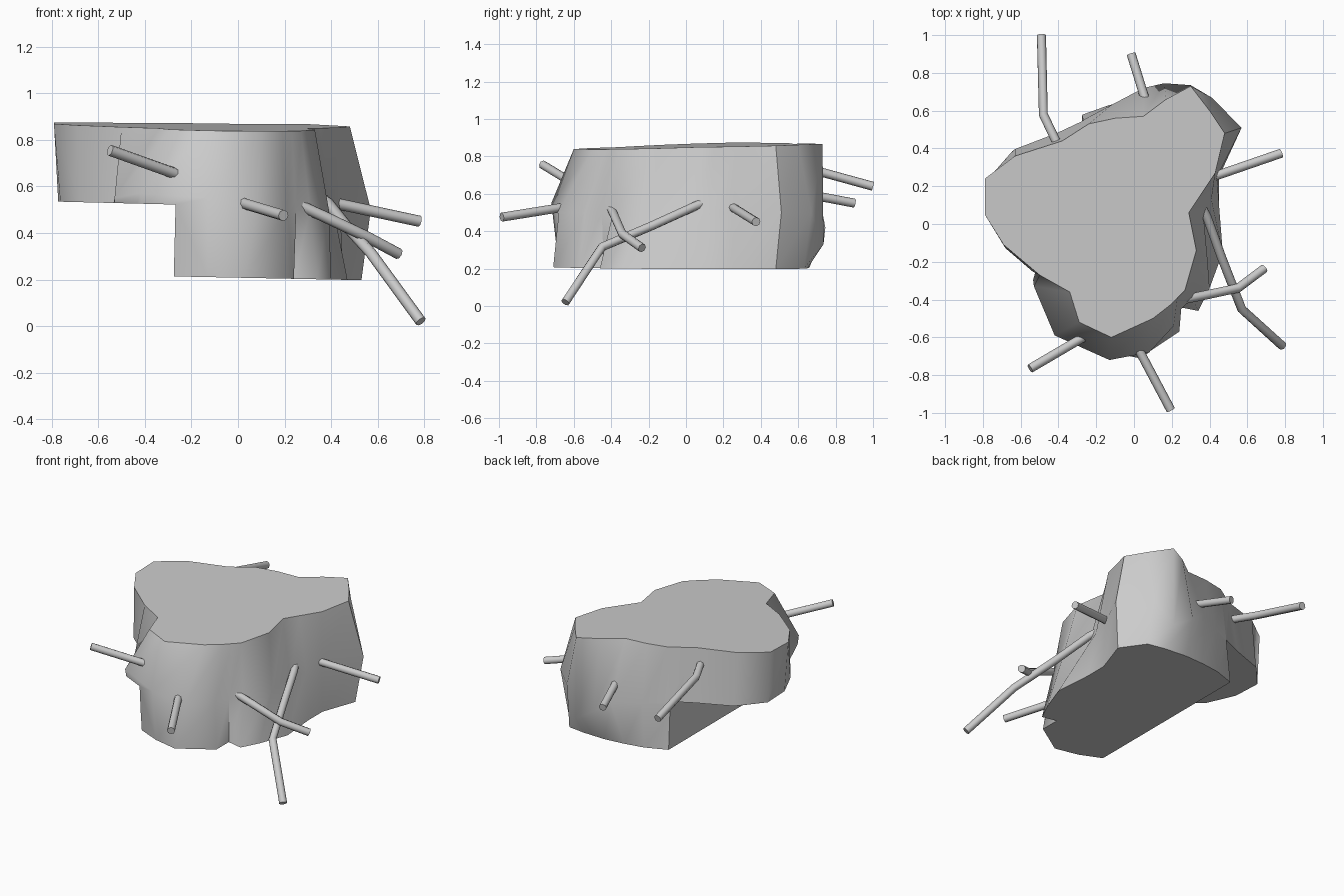
import bpy, bmesh
from mathutils import Matrix

if "Cube" in bpy.data.objects:
    bpy.data.objects.remove(bpy.data.objects["Cube"])

# Rock outlines (counter-clockwise, same point count at every level)
TOP = [(.43, .27), (.48, .48), (.40, .60), (.30, .73), (.17, .66), (.05, .57),
       (-.10, .56), (-.24, .53), (-.38, .44), (-.63, .36), (-.79, .24), (-.79, .05),
       (-.69, -.11), (-.50, -.27), (-.34, -.36), (-.29, -.52), (-.12, -.60), (.10, -.50),
       (.19, -.43), (.23, -.39), (.27, -.35), (.33, -.14), (.29, .06), (.35, .15)]
MID = [(.44, .25), (.57, .51), (.41, .67), (.30, .735), (.16, .745), (.05, .72),
       (-.12, .63), (-.27, .55), (-.42, .48), (-.63, .40), (-.77, .24), (-.76, .05),
       (-.68, -.13), (-.54, -.25), (-.53, -.33), (-.42, -.59), (-.13, -.72), (.08, -.68),
       (.21, -.54), (.25, -.45), (.31, -.39), (.39, -.2), (.37, .02), (.41, .13)]
LOW = {0: (.45, .25), 1: (.53, .48), 2: (.42, .63), 3: (.30, .65), 4: (.14, .66),
       5: (0, .65), 6: (-.13, .63), 7: (-.27, .58), 15: (-.35, -.59), 16: (-.13, -.68),
       17: (.03, -.71), 18: (.24, -.57), 19: (.24, -.44), 20: (.34, -.46),
       21: (.40, -.34), 22: (.47, -.15), 23: (.45, .10)}
MID_Z = {3: .33, 4: .42, 14: .55, 15: .57, 16: .55}


def finish(bm, name):
    bmesh.ops.recalc_face_normals(bm, faces=bm.faces)
    me = bpy.data.meshes.new(name)
    bm.to_mesh(me)
    bm.free()
    ob = bpy.data.objects.new(name, me)
    bpy.context.collection.objects.link(ob)
    return ob


def activate(ob):
    bpy.ops.object.select_all(action='DESELECT')
    ob.select_set(True)
    bpy.context.view_layer.objects.active = ob


# Rock body: loft through the three outlines
bm = bmesh.new()
n = len(TOP)
low = [LOW.get(i, MID[i]) for i in range(n)]
rings = [[bm.verts.new((x, y, .208 - .02 * x)) for x, y in low],
         [bm.verts.new((x, y, MID_Z.get(i, .50))) for i, (x, y) in enumerate(MID)],
         [bm.verts.new((x, y, .853 + .027 * y - .018 * x)) for x, y in TOP]]
for a, b in zip(rings, rings[1:]):
    for i in range(n):
        j = (i + 1) % n
        bm.faces.new((a[i], a[j], b[j], b[i]))
bm.faces.new(rings[0])
bm.faces.new(rings[-1])
rock = finish(bm, "rock_body")

# Cutter that leaves the overhang on the left
bm = bmesh.new()
bmesh.ops.create_cube(bm, size=1, matrix=Matrix.Translation((-.268, 0, .522))
                      @ Matrix.Rotation(.025, 4, 'Y')
                      @ Matrix.Translation((-.5, 0, -.4))
                      @ Matrix.Diagonal((1, 3, .8, 1)))
cutter = finish(bm, "overhang_cutter")
cutter.hide_render = True
mod = rock.modifiers.new("overhang", 'BOOLEAN')
mod.operation = 'DIFFERENCE'
mod.solver = 'EXACT'
mod.object = cutter
activate(rock)
bpy.ops.object.modifier_apply(modifier=mod.name)
bpy.data.objects.remove(cutter)
bpy.ops.object.shade_smooth_by_angle(angle=.9)


# Twigs: round sticks, some bent, rooted in the rock
def twig(name, pts, r=.024):
    cu = bpy.data.curves.new(name, 'CURVE')
    cu.dimensions = '3D'
    cu.bevel_depth = r
    cu.bevel_resolution = 2
    cu.use_fill_caps = True
    sp = cu.splines.new('POLY')
    sp.points.add(len(pts) - 1)
    for p, co in zip(sp.points, pts):
        p.co = (*co, 1)
    ob = bpy.data.objects.new(name, cu)
    bpy.context.collection.objects.link(ob)
    activate(ob)
    bpy.ops.object.convert(target='MESH')
    bpy.ops.object.shade_smooth_by_angle(angle=.85)


twig("back_left_twig", [(-.38, .37, .77), (-.48, .58, .755), (-.49, 1.0, .64)])
twig("back_twig", [(.08, .59, .615), (.05, .69, .59), (-.015, .90, .55)])
twig("right_twig", [(.36, .23, .54), (.78, .375, .45)])
twig("right_long_twig", [(.33, .14, .57), (.385, .04, .53), (.465, -.18, .43),
                         (.57, -.45, .315), (.785, -.645, .02)])
twig("front_right_twig", [(.26, -.40, .52), (.36, -.38, .475), (.55, -.34, .385), (.69, -.235, .31)])
twig("front_twig", [(-.02, -.58, .54), (.195, -.985, .475)])
twig("front_left_twig", [(-.20, -.56, .63), (-.55, -.765, .755)])
